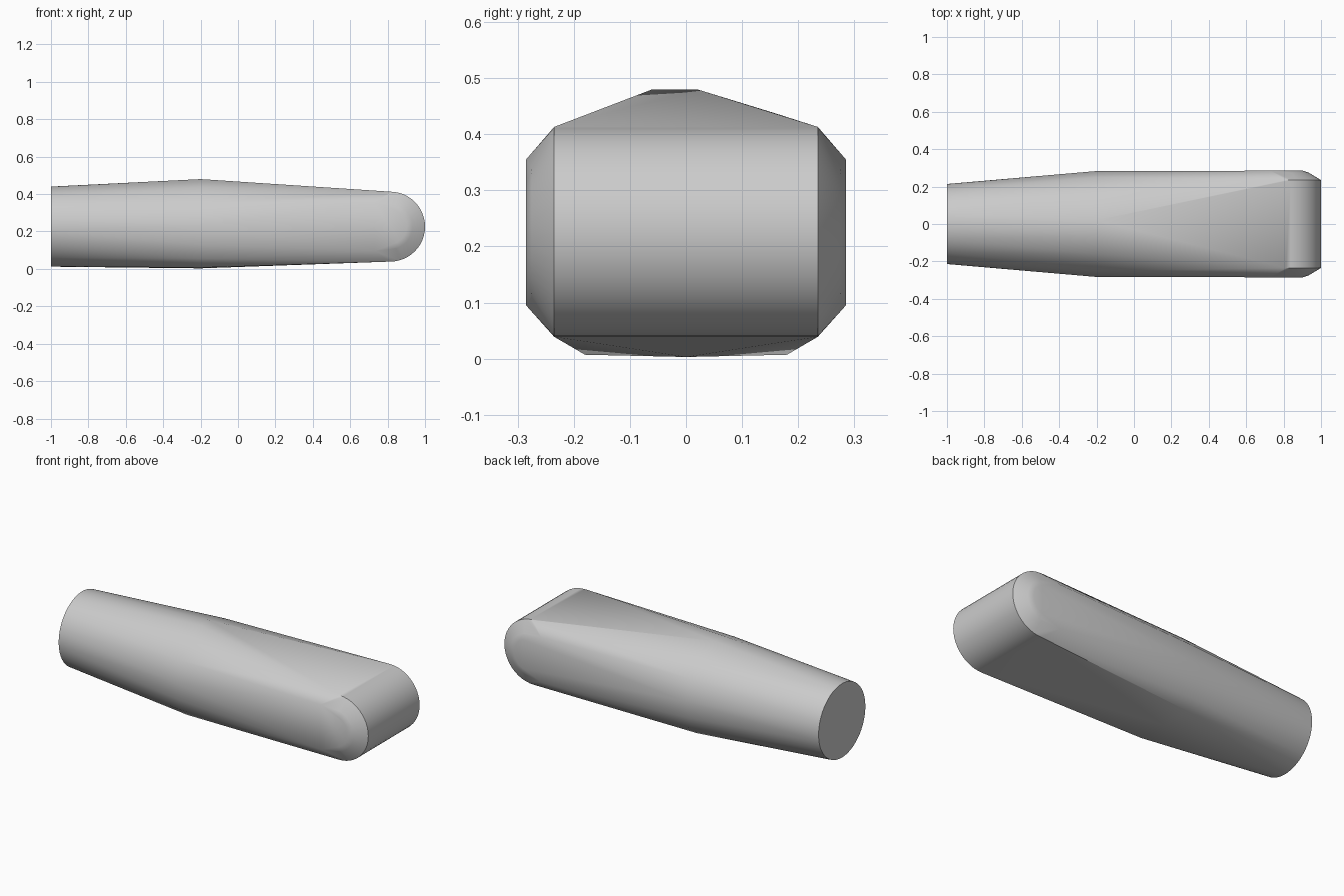
import bpy, bmesh
from math import sin, cos, pi, radians

cube = bpy.data.objects.get("Cube")
if cube:
    bpy.data.objects.remove(cube)

grey = bpy.data.materials.new("plain_grey")
grey.use_nodes = True
colour = (0.6, 0.6, 0.6, 1)
grey.diffuse_color = colour
grey.node_tree.nodes["Principled BSDF"].inputs["Base Color"].default_value = colour

MID_Z = 0.226


def nose_arc(y, radius, steps=24):
    """Half circle facing +x, in a plane of constant y."""
    angles = [-pi / 2 + pi * i / steps for i in range(steps + 1)]
    return [(0.813 + radius * cos(a), y, MID_Z + radius * sin(a)) for a in angles]


# Round butt end
points = [(-1, 0.214 * cos(a), MID_Z + 0.214 * sin(a))
          for a in (2 * pi * i / 64 for i in range(64))]

# Widest section, with a short flat on top and a broad flat underneath
points += [(-0.2, -0.06, 0.48), (-0.2, 0.02, 0.48), (-0.2, 0, 0.003)]
half = [(0.16, 0.437), (0.25, 0.35), (0.283, 0.23),
        (0.268, 0.13), (0.235, 0.055), (0.18, 0.007)]
for side in (-1, 1):
    points += [(-0.2, side * y, z) for y, z in half]
    # Rounded nose with a bevelled rim and flat side panel
    points += nose_arc(side * 0.235, 0.187)
    points += nose_arc(side * 0.275, 0.12)
    points += nose_arc(side * 0.285, 0.09)
    points += [(0.73, side * 0.285, z) for z in (0.095, 0.355)]

# Skin stretched over the sections
bm = bmesh.new()
for p in points:
    bm.verts.new(p)
hull = bmesh.ops.convex_hull(bm, input=bm.verts[:])
loose = {g for g in hull["geom_interior"] + hull["geom_unused"]
         if isinstance(g, bmesh.types.BMVert)}
bmesh.ops.delete(bm, geom=list(loose), context="VERTS")
bmesh.ops.dissolve_limit(bm, angle_limit=radians(0.2), verts=bm.verts[:], edges=bm.edges[:])
bmesh.ops.recalc_face_normals(bm, faces=bm.faces[:])
mesh = bpy.data.meshes.new("tapered_body")
bm.to_mesh(mesh)
bm.free()
mesh.materials.append(grey)

body = bpy.data.objects.new("tapered_body", mesh)
bpy.context.collection.objects.link(body)
bpy.context.view_layer.objects.active = body
body.select_set(True)
bpy.ops.object.shade_smooth_by_angle(angle=radians(35))
